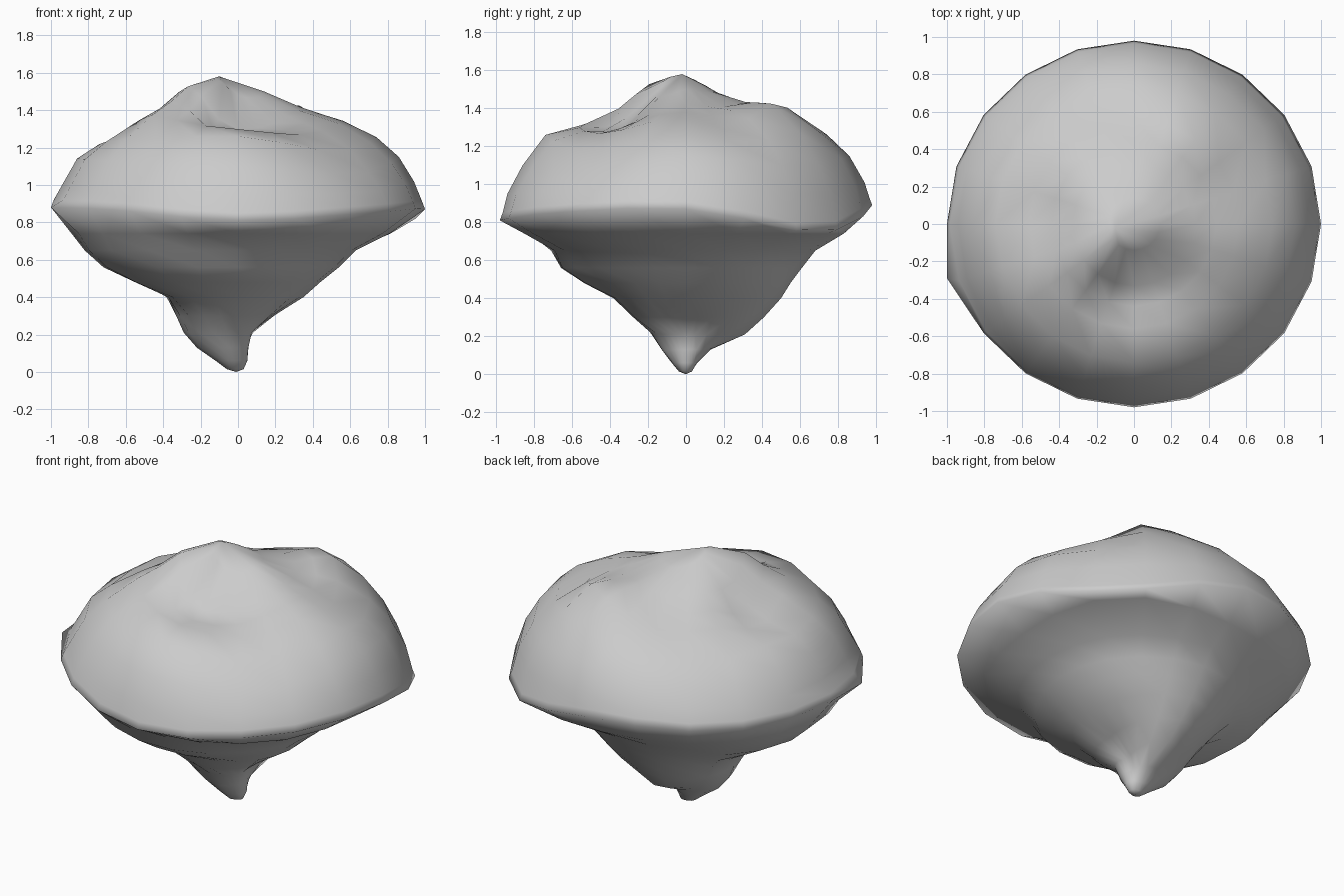
import bpy, bmesh, math

SEG = 20
# columns: E, NE, N, NW, W, SW, S, SE (counter-clockwise from +x)
# crown: radius -> heights in each direction
CROWN = {
    0.14: [1.50, 1.49, 1.50, 1.53, 1.57, 1.56, 1.48, 1.47],
    0.33: [1.42, 1.40, 1.46, 1.46, 1.50, 1.52, 1.32, 1.37],
    0.44: [1.39, 1.37, 1.43, 1.40, 1.41, 1.43, 1.29, 1.33],
    0.56: [1.36, 1.33, 1.38, 1.33, 1.32, 1.35, 1.30, 1.28],
    0.74: [1.26, 1.22, 1.27, 1.20, 1.22, 1.24, 1.26, 1.18],
    0.86: [1.15, 1.09, 1.15, 1.09, 1.14, 1.12, 1.10, 1.06],
    0.94: [1.02, 0.94, 1.01, 0.98, 1.00, 0.98, 0.95, 0.96],
}
RIM = [0.87, 0.75, 0.89, 0.88, 0.88, 0.87, 0.81, 0.85]
# dents and humps on the crown: x, y, spread, height
BUMPS = [
    (0.32, 0.48, 0.20, 0.09),     # back right ridge
    (0.56, 0.18, 0.16, -0.06),    # right valley
    (-0.14, 0.44, 0.22, -0.08),   # back valley
    (-0.45, 0.06, 0.17, -0.11),   # left hollow
    (-0.72, 0.20, 0.14, 0.03),    # left lip
    (-0.50, -0.27, 0.14, 0.04),   # left front hump
    (-0.12, -0.36, 0.12, -0.05),  # front notch
    (0.22, -0.32, 0.16, -0.03),   # front valley
]
# underside: height -> radii in each direction
ROOT = {
    0.74: [0.81, 0.93, 0.83, 0.85, 0.89, 0.89, 0.85, 0.84],
    0.65: [0.63, 0.66, 0.68, 0.74, 0.82, 0.83, 0.69, 0.66],
    0.56: [0.54, 0.57, 0.61, 0.63, 0.72, 0.74, 0.65, 0.56],
    0.48: [0.44, 0.50, 0.55, 0.54, 0.55, 0.60, 0.53, 0.46],
    0.40: [0.35, 0.40, 0.50, 0.47, 0.37, 0.44, 0.37, 0.35],
    0.30: [0.18, 0.26, 0.41, 0.37, 0.33, 0.32, 0.27, 0.22],
    0.21: [0.06, 0.10, 0.31, 0.27, 0.29, 0.24, 0.15, 0.10],
    0.13: [0.055, 0.06, 0.12, 0.16, 0.22, 0.17, 0.11, 0.07],
    0.06: [0.05, 0.05, 0.05, 0.08, 0.12, 0.10, 0.06, 0.05],
    0.015: [0.03, 0.03, 0.03, 0.04, 0.06, 0.05, 0.03, 0.03],
}


def around(values, a):
    """Smooth periodic interpolation of eight directional values."""
    f = a / (math.pi / 4)
    i, t = int(f), f - int(f)
    p0, p1, p2, p3 = (values[(i + k) % 8] for k in (-1, 0, 1, 2))
    return p1 + 0.5 * t * (p2 - p0 + t * (2*p0 - 5*p1 + 4*p2 - p3
                                          + t * (3*(p1 - p2) + p3 - p0)))


bm = bmesh.new()


def ring(radius, height):
    verts = []
    for k in range(SEG):
        a = 2 * math.pi * k / SEG
        r = radius(a)
        verts.append(bm.verts.new((r * math.cos(a), r * math.sin(a), height(a))))
    return verts


# stacked rings: crown, rim, tapering root
rings = [ring(lambda a: r, lambda a: around(h, a)) for r, h in CROWN.items()]
for v in sum(rings, []):
    for x, y, s, dz in BUMPS:
        v.co.z += dz * math.exp(-((v.co.x - x)**2 + (v.co.y - y)**2) / s**2)
rings.append(ring(lambda a: 0.975 + 0.01 * math.cos(2 * a), lambda a: around(RIM, a) + 0.04))
rim = ring(lambda a: 0.99 + 0.01 * math.cos(2 * a), lambda a: around(RIM, a))
rings.append(rim)
rings += [ring(lambda a: around(r, a), lambda a: z) for z, r in ROOT.items()]

# the rim is pulled out at one corner on the left
rim[11].co.x, rim[11].co.y = -1.0, -0.29

# skin between the rings, then close both poles
peak = bm.verts.new((-0.10, -0.02, 1.58))
tip = bm.verts.new((-0.01, 0, 0))
for k in range(SEG):
    n = (k + 1) % SEG
    bm.faces.new((peak, rings[0][k], rings[0][n]))
    for up, low in zip(rings, rings[1:]):
        bm.faces.new((up[k], low[k], low[n], up[n]))
    bm.faces.new((tip, rings[-1][n], rings[-1][k]))
bmesh.ops.recalc_face_normals(bm, faces=bm.faces)
for f in bm.faces:
    f.smooth = True

mesh = bpy.data.meshes.new("floating_rock")
bm.to_mesh(mesh)
bm.free()
rock = bpy.data.objects.new("floating_rock", mesh)
bpy.context.collection.objects.link(rock)
